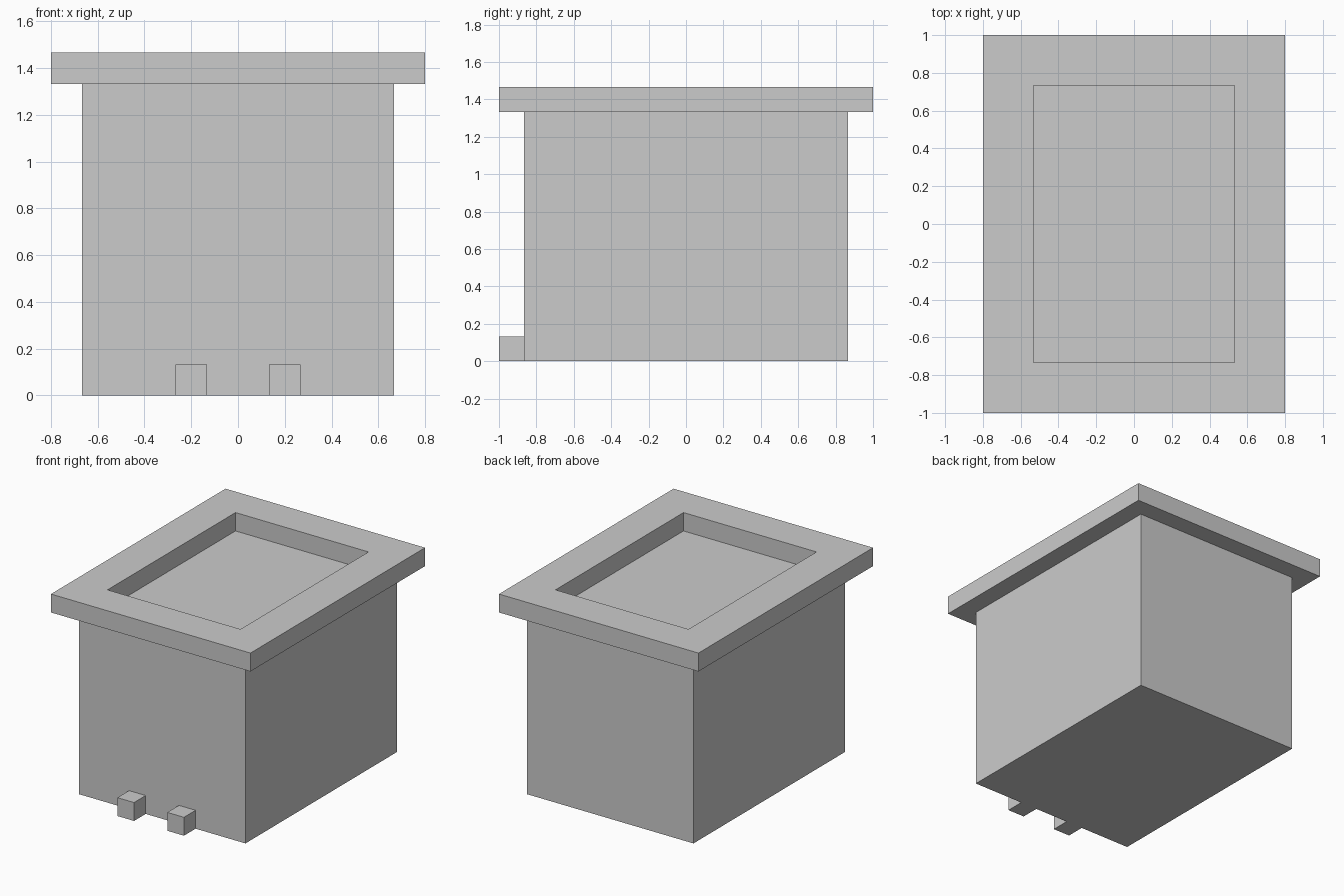
import bpy, bmesh

if "Cube" in bpy.data.objects:
    bpy.data.objects.remove(bpy.data.objects["Cube"])

U = 2 / 15  # base module: rim thickness and foot size


def link(name, bm):
    bmesh.ops.recalc_face_normals(bm, faces=bm.faces)
    mesh = bpy.data.meshes.new(name)
    bm.to_mesh(mesh)
    bm.free()
    obj = bpy.data.objects.new(name, mesh)
    bpy.context.collection.objects.link(obj)
    return obj


def cuboid(lo, hi):
    bm = bmesh.new()
    bmesh.ops.create_cube(bm, size=1)
    for v in bm.verts:
        v.co = [l + (h - l) * (c + 0.5) for l, h, c in zip(lo, hi, v.co)]
    return bm


# Main body; its top is the floor of the recess
link("body", cuboid((-5 * U, -6.5 * U, 0), (5 * U, 6.5 * U, 10 * U)))

# Overhanging rim: inset top and bottom, then bridge them into an opening
bm = cuboid((-6 * U, -7.5 * U, 10 * U), (6 * U, 7.5 * U, 11 * U))
caps = [f for f in bm.faces if abs(f.normal.z) > 0.9]
bmesh.ops.inset_individual(bm, faces=caps, thickness=2 * U, use_even_offset=True)
edges = [e for f in caps for e in f.edges]
bmesh.ops.delete(bm, geom=caps, context='FACES_ONLY')
bmesh.ops.bridge_loops(bm, edges=edges)
link("rim", bm)

# Pair of small front blocks
for side, x in (("left", -2 * U), ("right", U)):
    link(f"front_block_{side}", cuboid((x, -7.5 * U, 0), (x + U, -6.5 * U, U)))
